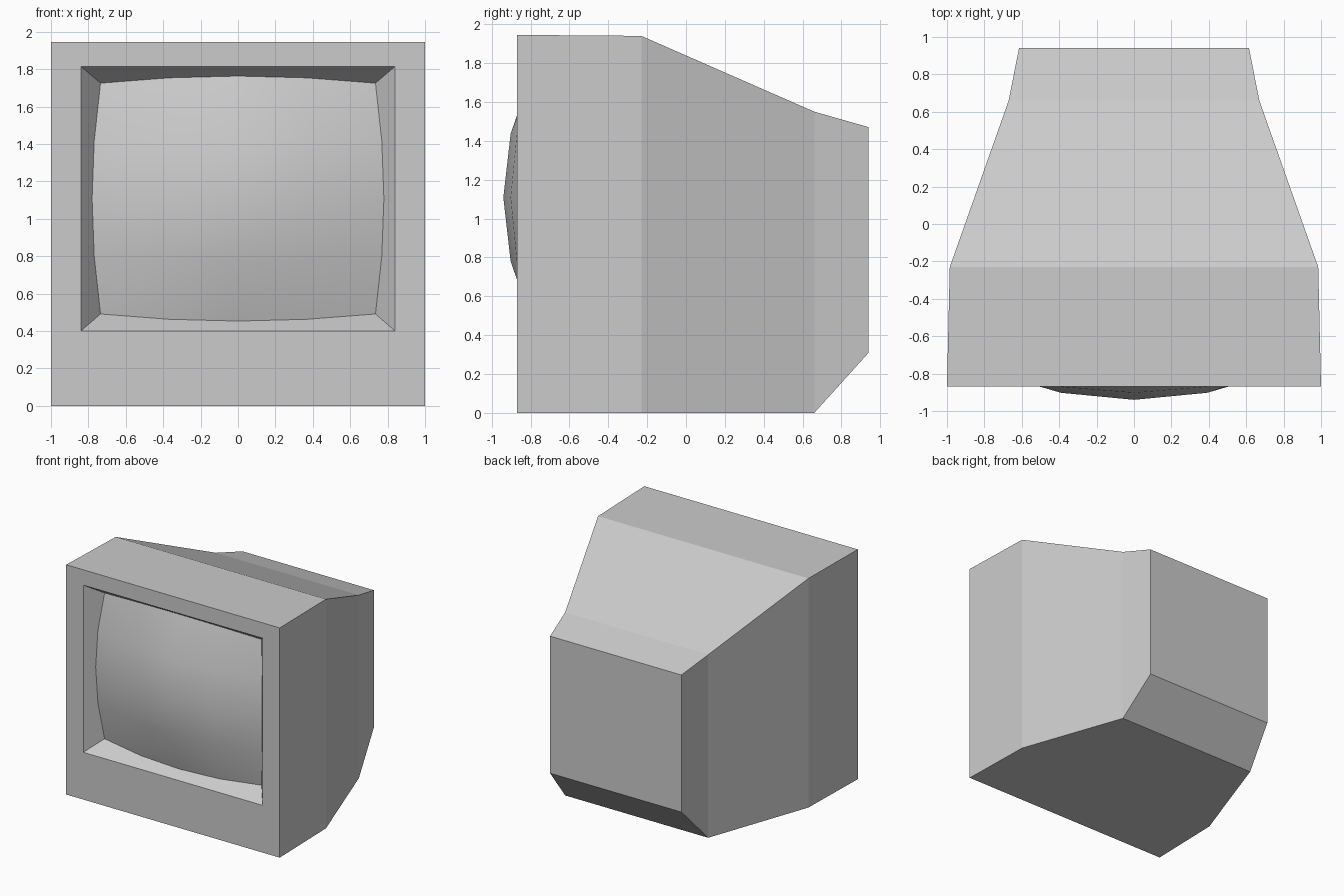
import bpy, bmesh

if "Cube" in bpy.data.objects:
    bpy.data.objects.remove(bpy.data.objects["Cube"])

grey = bpy.data.materials.new("plain grey")
grey.diffuse_color = (0.6, 0.6, 0.6, 1)
grey.use_nodes = True
grey.node_tree.nodes["Principled BSDF"].inputs["Base Color"].default_value = grey.diffuse_color


def finish(bm, name, recalc=True):
    if recalc:
        bmesh.ops.recalc_face_normals(bm, faces=bm.faces)
    mesh = bpy.data.meshes.new(name)
    bm.to_mesh(mesh)
    bm.free()
    mesh.materials.append(grey)
    obj = bpy.data.objects.new(name, mesh)
    bpy.context.collection.objects.link(obj)
    return obj


def ring(bm, y, w, z0, z1):
    return [bm.verts.new((x, y, z)) for x, z in ((-w, z0), (w, z0), (w, z1), (-w, z1))]


FRONT, MID = -0.87, 1.108
OPEN_W, OPEN_Z0, OPEN_Z1 = 0.84, 0.40, 1.815
N = 4  # screen grid divisions


def screen_point(i, j):
    """Bulging picture tube surface, outline swelling towards the middle of each side."""
    u, v = 2 * i / N - 1, 2 * j / N - 1
    x = u * (0.78 - 0.045 * v * v)
    z = MID + v * (0.655 - 0.038 * u * u)
    y = -0.703 - 0.237 * (1 - 0.633 * u * u) * (1 - 0.633 * v * v)
    return x, y, z


# Casing: lofted rectangular sections plus front frame and sloping recess walls
bm = bmesh.new()
sections = [(FRONT, OPEN_W, OPEN_Z0, OPEN_Z1), (FRONT, 1.0, 0, 1.945),
            (-0.23, 0.985, 0, 1.94), (0.66, 0.67, 0, 1.55), (0.94, 0.615, 0.31, 1.47)]
rings = [ring(bm, *s) for s in sections]
for a, b in zip(rings, rings[1:]):
    for k in range(4):
        m = (k + 1) % 4
        bm.faces.new((a[k], a[m], b[m], b[k]))
bm.faces.new(rings[-1])

# Recess walls follow the screen outline, one strip per side
outline = ([(i, 0) for i in range(N)] + [(N, j) for j in range(N)]
           + [(N - i, N) for i in range(N)] + [(0, N - j) for j in range(N)])
edge = [bm.verts.new(screen_point(i, j)) for i, j in outline]
for k in range(4):
    inner = [edge[(k * N + t) % len(edge)] for t in range(N + 1)]
    bm.faces.new([rings[0][(k + 1) % 4], rings[0][k]] + inner)
finish(bm, "casing")

# Screen: smooth curved grid facing the front
bm = bmesh.new()
grid = [[bm.verts.new(screen_point(i, j)) for j in range(N + 1)] for i in range(N + 1)]
for i in range(N):
    for j in range(N):
        f = bm.faces.new((grid[i][j], grid[i + 1][j], grid[i + 1][j + 1], grid[i][j + 1]))
        f.smooth = True
finish(bm, "screen", recalc=False)
